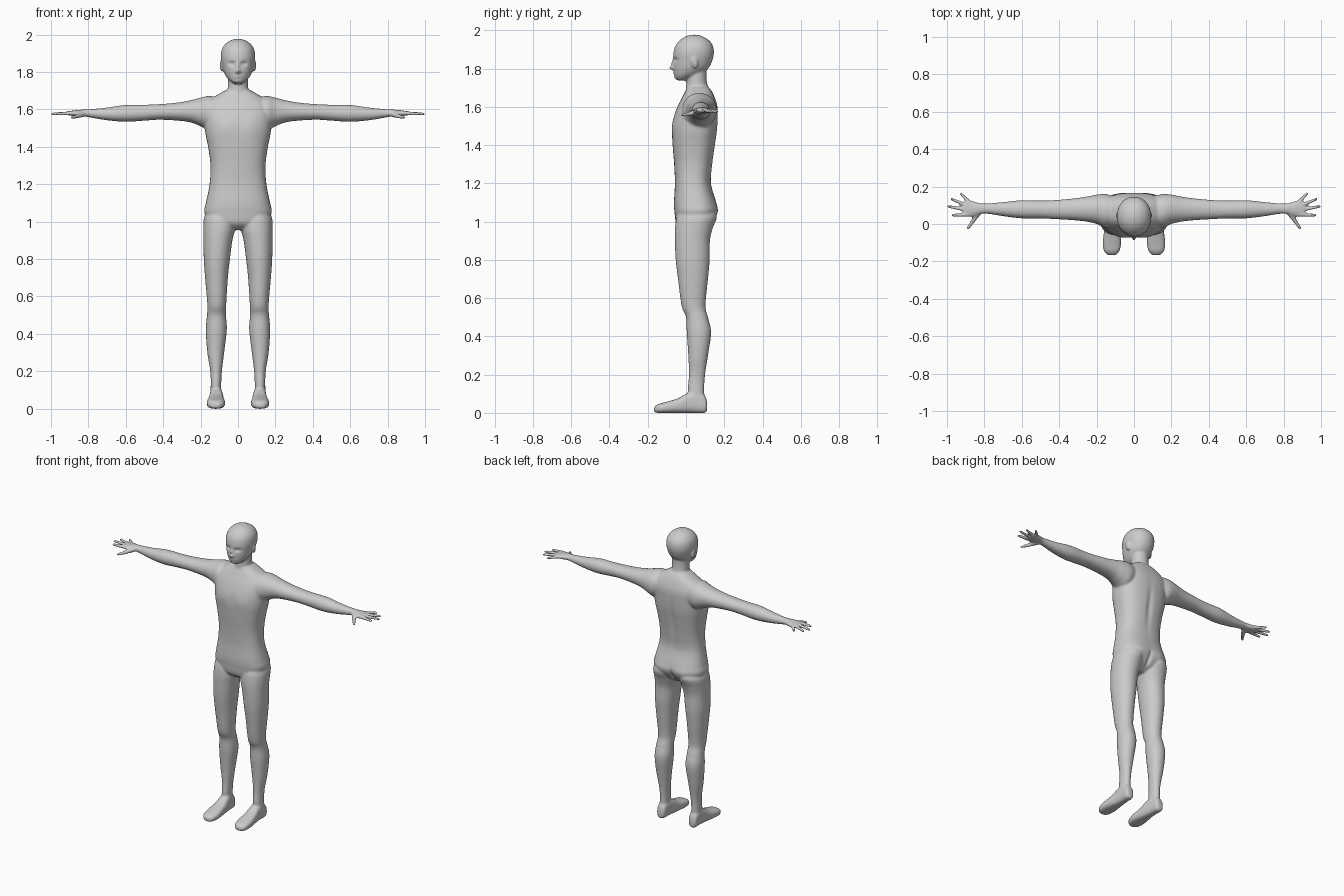
import bpy
import bmesh
import math
from mathutils import Vector, Matrix

if "Cube" in bpy.data.objects:
    bpy.data.objects.remove(bpy.data.objects["Cube"], do_unlink=True)

skin = bpy.data.materials.new("plain_grey")
skin.use_nodes = True
GREY = (0.6, 0.6, 0.6, 1.0)
skin.diffuse_color = GREY
skin.node_tree.nodes["Principled BSDF"].inputs["Base Color"].default_value = GREY

bm = bmesh.new()


def blend(p0, p1, p2, p3, t):
    """Smooth interpolation between two neighbouring sections."""
    return tuple(
        b + 0.5 * t * (c - a + t * (2 * a - 5 * b + 4 * c - d + t * (3 * (b - c) + d - a)))
        for a, b, c, d in zip(p0, p1, p2, p3))


def loft(sections, place, power=2.3, sides=40, steps=5):
    """Skin rounded sections (position, low_a, high_a, low_b, high_b)."""
    last = len(sections) - 1
    dense = []
    for i in range(last):
        near = [sections[min(max(k, 0), last)] for k in (i - 1, i, i + 1, i + 2)]
        dense += [blend(*near, s / steps) for s in range(steps)]
    dense.append(sections[-1])
    rings = []
    for pos, a0, a1, b0, b1 in dense:
        ring = []
        for k in range(sides):
            angle = math.tau * k / sides
            c, s = math.cos(angle), math.sin(angle)
            u = math.copysign(abs(c) ** (2 / power), c)
            v = math.copysign(abs(s) ** (2 / power), s)
            ring.append(bm.verts.new(place(
                pos, (a0 + a1 + u * (a1 - a0)) / 2, (b0 + b1 + v * (b1 - b0)) / 2)))
        rings.append(ring)
    for low, high in zip(rings, rings[1:]):
        for k in range(sides):
            n = (k + 1) % sides
            bm.faces.new((low[k], low[n], high[n], high[k]))
    bm.faces.new(rings[0])
    bm.faces.new(rings[-1])


def upright(rows, power):
    """Loft a centred part from rows of (height, half_width, front, back)."""
    loft([(z, -w, w, f, b) for z, w, f, b in rows],
         lambda z, x, y: (x, y, z), power)


def ellipsoid(centre, size, turn=0.0):
    matrix = (Matrix.Translation(centre) @ Matrix.Rotation(turn, 4, 'X')
              @ Matrix.Diagonal((*size, 1)))
    bmesh.ops.create_uvsphere(bm, u_segments=20, v_segments=12, radius=1, matrix=matrix)


def finger(base, tip, thick, thin):
    """Tapered rounded finger made of a cone with ball ends."""
    base, tip = Vector(base), Vector(tip)
    axis = tip - base
    turn = axis.to_track_quat('Z', 'Y').to_matrix().to_4x4()
    bmesh.ops.create_cone(bm, cap_ends=True, segments=16, radius1=thick, radius2=thin,
                          depth=axis.length,
                          matrix=Matrix.Translation((base + tip) / 2) @ turn)
    ellipsoid(base, (thick,) * 3)
    ellipsoid(tip, (thin,) * 3)


# Torso, neck and head
upright([(.955, .09, -.01, .08), (.99, .15, -.05, .13), (1.05, .18, -.06, .163),
         (1.1, .172, -.063, .158), (1.2, .152, -.058, .131), (1.3, .147, -.062, .138),
         (1.4, .16, -.07, .152), (1.47, .174, -.072, .162), (1.54, .18, -.065, .166),
         (1.6, .18, -.045, .165), (1.65, .15, -.02, .15), (1.69, .09, 0, .13),
         (1.71, .05, .01, .11)], 2.5)
upright([(1.6, .1, 0, .14), (1.66, .07, 0, .13), (1.7, .056, 0, .117),
         (1.74, .054, .003, .108), (1.82, .054, .01, .108)], 2)
upright([(1.737, .02, -.04, .0), (1.75, .04, -.056, .03), (1.77, .06, -.062, .075),
         (1.8, .076, -.066, .116), (1.84, .086, -.066, .137), (1.88, .092, -.066, .146),
         (1.92, .087, -.055, .14), (1.95, .068, -.03, .118), (1.969, .04, .0, .085),
         (1.977, .012, .03, .06)], 2.1)

# Sections of the paired limbs, given for the left side
LEG = [(.06, .088, .148, .02, .1), (.12, .09, .146, .01, .095), (.2, .086, .148, .015, .1),
       (.3, .074, .164, .012, .115), (.42, .06, .172, .004, .131),
       (.5, .064, .166, .0, .115), (.56, .063, .164, -.023, .102),
       (.7, .054, .176, -.042, .115), (.8, .043, .183, -.054, .124),
       (.9, .03, .184, -.058, .125), (.96, .015, .185, -.058, .138),
       (1.02, .01, .182, -.05, .155), (1.06, .03, .16, -.03, .14)]
FOOT = [(.111, .1, .136, .012, .05), (.098, .09, .147, 0, .09), (.05, .084, .15, 0, .12),
        (.0, .078, .154, 0, .1), (-.04, .074, .16, 0, .077), (-.1, .069, .167, 0, .058),
        (-.145, .078, .16, 0, .046), (-.167, .1, .138, .004, .03)]
ARM = [(.08, 0, .14, 1.53, 1.66), (.15, -.02, .16, 1.49, 1.672), (.2, 0, .157, 1.51, 1.663),
       (.25, .012, .147, 1.53, 1.65), (.32, .02, .137, 1.54, 1.637),
       (.42, .026, .128, 1.545, 1.628), (.5, .03, .125, 1.54, 1.625),
       (.6, .03, .127, 1.534, 1.624), (.7, .042, .117, 1.542, 1.61),
       (.78, .054, .11, 1.555, 1.602), (.82, .053, .11, 1.562, 1.6),
       (.86, .04, .122, 1.562, 1.597), (.89, .036, .128, 1.566, 1.593),
       (.91, .048, .118, 1.57, 1.59)]
FINGERS = [((.88, .115), (.925, .162)), ((.89, .098), (.975, .133)),
           ((.89, .075), (.992, .094)), ((.89, .05), (.97, .047))]

for side in (1, -1):
    loft(LEG, lambda z, x, y: (side * x, y, z), 2.1)
    loft(FOOT, lambda y, x, z: (side * x, y, z), 2.7)
    loft(ARM, lambda x, y, z: (side * x, y, z), 2.1)
    for (bx, by), (tx, ty) in FINGERS:
        finger((side * bx, by, 1.58), (side * tx, ty, 1.576), .012, .008)
    # Thumb, root and tip
    finger((side * .83, .062, 1.574), (side * .865, .01, 1.562), .016, .011)
    finger((side * .865, .01, 1.562), (side * .888, -.022, 1.556), .011, .008)
    # Ear
    ellipsoid((side * .088, .045, 1.835), (.009, .017, .034), .15)

bmesh.ops.recalc_face_normals(bm, faces=bm.faces)
mesh = bpy.data.meshes.new("body")
bm.to_mesh(mesh)
bm.free()
body = bpy.data.objects.new("body", mesh)
bpy.context.collection.objects.link(body)

# Fuse all parts into one soft skin
fuse = body.modifiers.new("fuse", 'REMESH')
fuse.mode = 'VOXEL'
fuse.voxel_size = .006
soften = body.modifiers.new("soften", 'SMOOTH')
soften.factor = .5
soften.iterations = 6
graph = bpy.context.evaluated_depsgraph_get()
body.data = bpy.data.meshes.new_from_object(body.evaluated_get(graph))
body.modifiers.clear()
bpy.data.meshes.remove(mesh)
body.data.name = "body"


# Sculpt soft details: centre, reach and push along y
DETAILS = {
    "nose_tip": ((0, -.07, 1.803), (.013, .05, .011), -.019),
    "nose_bridge": ((0, -.07, 1.828), (.009, .05, .02), -.009),
    "eye_socket": ((.033, -.06, 1.845), (.018, .04, .011), .011),
    "lips": ((0, -.06, 1.774), (.02, .04, .007), -.006),
    "mouth_line": ((0, -.06, 1.774), (.02, .04, .003), .004),
    "chin": ((0, -.055, 1.75), (.018, .03, .008), -.004),
    "chest": ((.07, -.07, 1.5), (.055, .05, .05), -.005),
    "spine_groove": ((0, .16, 1.38), (.018, .05, .13), -.008),
    "seat_cleft": ((0, .16, 1.01), (.011, .05, .045), -.016),
    "seat": ((.08, .15, 1.04), (.05, .04, .045), .008),
}
for centre, reach, push in DETAILS.values():
    for vert in body.data.vertices:
        spot = (abs(vert.co.x), vert.co.y, vert.co.z)
        far = sum(((p - c) / r) ** 2 for p, c, r in zip(spot, centre, reach))
        if far < 9:
            vert.co.y += push * math.exp(-far)

body.data.materials.clear()
body.data.materials.append(skin)
body.data.polygons.foreach_set("material_index", [0] * len(body.data.polygons))
body.data.shade_smooth()
